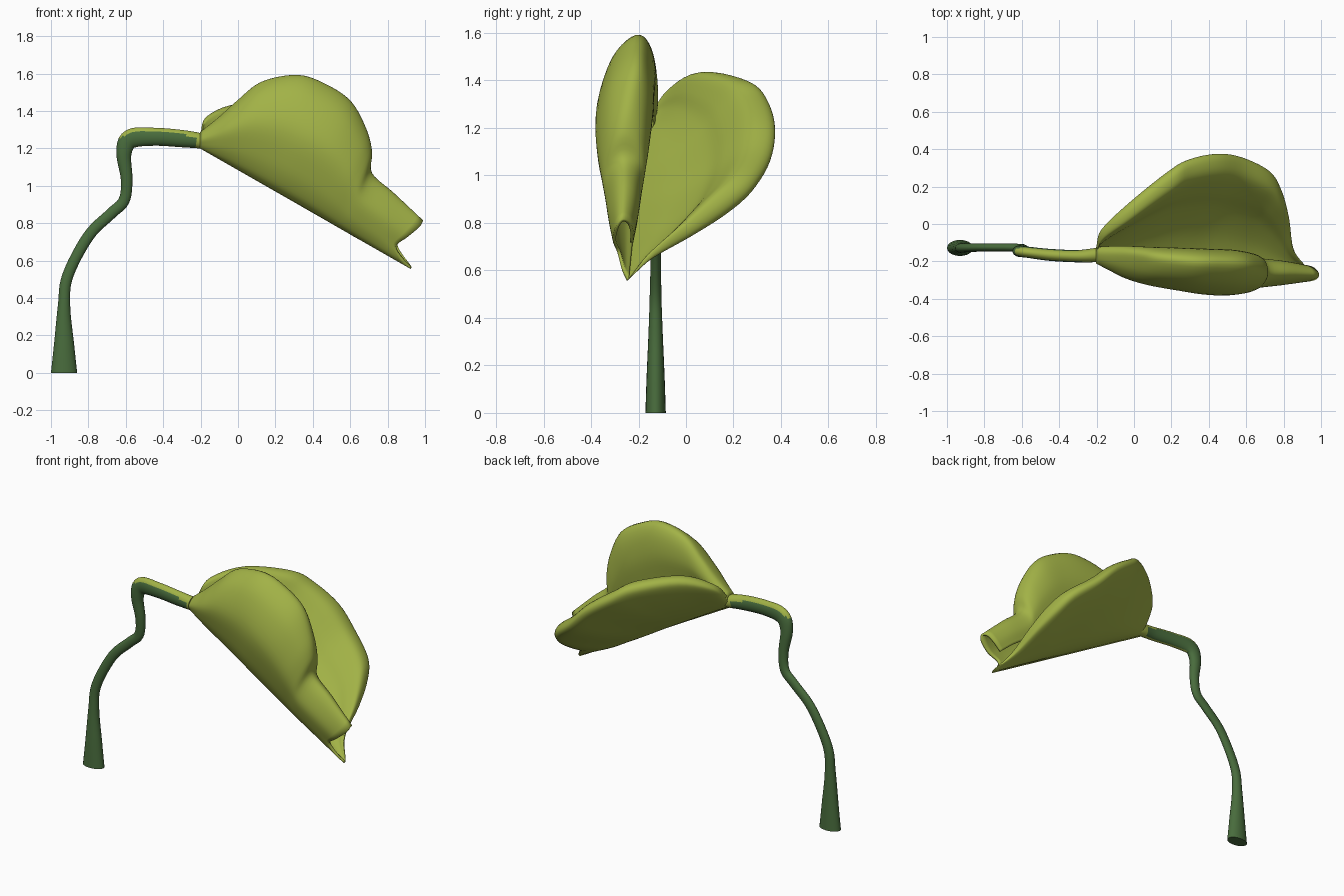
import bpy, bmesh, math
from mathutils import Vector as V

if "Cube" in bpy.data.objects:
    bpy.data.objects.remove(bpy.data.objects["Cube"])


def material(name, rgb):
    m = bpy.data.materials.new(name)
    m.diffuse_color = (*rgb, 1)
    m.use_nodes = True
    m.node_tree.nodes["Principled BSDF"].inputs["Base Color"].default_value = m.diffuse_color
    return m


LEAF = material("leaf_green", (0.36, 0.445, 0.062))
STEM = material("stem_green", (0.066, 0.15, 0.046))


def smooth_line(pts, n):
    """Catmull-Rom curve through points of any dimension."""
    ext = [2 * pts[0] - pts[1]] + pts + [2 * pts[-1] - pts[-2]]
    out = []
    for i in range(1, len(pts)):
        a, b, c, d = ext[i - 1:i + 3]
        for k in range(n):
            t = k / n
            out.append(0.5 * (2 * b + (c - a) * t + (2 * a - 5 * b + 4 * c - d) * t * t
                              + (3 * b - a - 3 * c + d) * t ** 3))
    return out + [pts[-1]]


def lerp(a, b, t):
    return a + (b - a) * t


def skin(name, rows, mats, closed=False, caps=False, rule=None):
    """Skin equal-length rows of points with quads."""
    bm = bmesh.new()
    grid = [[bm.verts.new(p) for p in r] for r in rows]
    m = len(rows[0])
    for r0, r1 in zip(grid, grid[1:]):
        for j in range(m if closed else m - 1):
            k = (j + 1) % m
            bm.faces.new((r0[j], r0[k], r1[k], r1[j]))
    if caps:
        bm.faces.new(grid[0])
        bm.faces.new(grid[-1])
    bmesh.ops.remove_doubles(bm, verts=bm.verts, dist=0.0005)
    bmesh.ops.recalc_face_normals(bm, faces=bm.faces)
    if rule:
        for f in bm.faces:
            f.material_index = rule(f)
    me = bpy.data.meshes.new(name)
    bm.to_mesh(me)
    bm.free()
    for mt in mats:
        me.materials.append(mt)
    ob = bpy.data.objects.new(name, me)
    bpy.context.collection.objects.link(ob)
    bpy.context.view_layer.objects.active = ob
    ob.select_set(True)
    bpy.ops.object.shade_smooth_by_angle(angle=math.radians(50))
    ob.select_set(False)
    return ob


def surface(stations, nu=5, nv=5):
    """Smooth grid interpolating a coarse grid both ways."""
    rows = [smooth_line(r, nv) for r in stations]
    cols = [smooth_line(list(c), nu) for c in zip(*rows)]
    return list(zip(*cols))


# Midrib crease, shared by both leaf halves (s = length along it)
def crease(s):
    return lerp(V((-0.2, -0.175, 1.205)), V((0.935, -0.245, 0.555)), s / 1.3)


# Stem: x, y, z, radius in the bend plane, radius across
stem_pts = [V(p) for p in [
    (-0.93, -0.128, 0.0, 0.070, 0.043), (-0.93, -0.128, 0.15, 0.054, 0.038),
    (-0.93, -0.128, 0.36, 0.033, 0.029), (-0.91, -0.128, 0.52, 0.030, 0.024),
    (-0.80, -0.126, 0.73, 0.030, 0.021), (-0.68, -0.126, 0.85, 0.030, 0.021),
    (-0.61, -0.128, 0.92, 0.030, 0.022), (-0.595, -0.135, 1.03, 0.031, 0.026),
    (-0.61, -0.145, 1.17, 0.040, 0.030), (-0.575, -0.15, 1.25, 0.052, 0.030),
    (-0.45, -0.165, 1.262, 0.048, 0.032), (-0.3, -0.172, 1.252, 0.046, 0.033),
    (-0.19, -0.165, 1.238, 0.040, 0.038), (-0.13, -0.165, 1.22, 0.03, 0.03)]]
line = smooth_line(stem_pts, 6)
rings = []
for i, p in enumerate(line):
    t = V(line[min(i + 1, len(line) - 1)][:3]) - V(line[max(i - 1, 0)][:3])
    t.y = 0
    t = V((0, 0, 1)) if i == 0 else t.normalized()
    nrm = V((t.z, 0, -t.x))
    rings.append([V(p[:3]) + nrm * p[3] * math.cos(a) + V((0, p[4] * math.sin(a), 0))
                  for a in (2 * math.pi * k / 20 for k in range(20))])


def stem_colour(f):
    c = f.calc_center_median()
    top = c.x > -0.64 and c.z > 1.2 and f.normal.z > 0.35
    under = c.x > -0.55 and c.z > 1.15 and f.normal.z < -0.9
    return 1 if top or under or c.x > -0.22 else 0


skin("stem", rings, [STEM, LEAF], closed=True, caps=True, rule=stem_colour)

# Back leaf half: cupped blade with a plump lip; crease length, then rim point
back = [(0.0, -0.2, -0.12, 1.28), (0.04, -0.17, -0.03, 1.365), (0.13, -0.02, 0.11, 1.42),
        (0.27, 0.19, 0.28, 1.38), (0.38, 0.30, 0.345, 1.31), (0.52, 0.45, 0.375, 1.2),
        (0.66, 0.58, 0.355, 1.07), (0.82, 0.72, 0.285, 0.955), (0.93, 0.78, 0.19, 0.87),
        (1.05, 0.82, 0.05, 0.775), (1.18, 0.85, -0.13, 0.665), (1.29, 0.925, -0.235, 0.57)]
# fraction of the way to the rim, bulge away from the flat blade
section = [(0, 0), (0.12, 0.035), (0.3, 0.05), (0.65, 0.05), (0.92, 0.03), (1, 0),
           (0.97, -0.045), (0.86, -0.075), (0.68, -0.045), (0.5, 0.0), (0.25, 0.02), (0, 0)]
stations = []
for s, x, y, z in back:
    c, r = crease(s), V((x, y, z))
    out = (r - c).cross(crease(1) - crease(0)).normalized()
    size = min(1, (r - c).length / 0.5)
    stations.append([lerp(c, r, f) + out * o * size for f, o in section])
skin("back_leaf_half", surface(stations), [LEAF])

# Front leaf half: blade rolled over at its crest
# crease length, crest x, crest z, crest y, outer y, inner y
front = [(0.0, -0.2, 1.28, -0.16, -0.205, -0.13), (0.06, -0.1, 1.36, -0.165, -0.245, -0.125),
         (0.13, 0.0, 1.45, -0.17, -0.285, -0.125), (0.24, 0.13, 1.55, -0.19, -0.32, -0.13),
         (0.40, 0.32, 1.585, -0.21, -0.35, -0.135), (0.52, 0.47, 1.535, -0.215, -0.37, -0.14),
         (0.64, 0.60, 1.445, -0.225, -0.375, -0.145), (0.76, 0.68, 1.3, -0.25, -0.365, -0.16),
         (0.84, 0.71, 1.18, -0.265, -0.35, -0.175), (0.93, 0.71, 1.065, -0.265, -0.335, -0.19),
         (1.08, 0.83, 0.955, -0.265, -0.32, -0.205), (1.29, 0.985, 0.81, -0.27, -0.305, -0.23)]
# fraction up from the crease, and how far the torn end is pulled back there
levels = [(0, 0), (0.07, 0.05), (0.25, 0.11), (0.55, 0.06), (0.85, 0.01), (1, 0),
          (0.92, 0.02), (0.7, 0.05), (0.45, 0.09)]
along = (crease(1) - crease(0)).normalized()
stations = []
for s, x, z, yr, yo, yi in front:
    c = crease(s)
    ys = [c.y, lerp(c.y, yo, 0.35), lerp(c.y, yo, 0.72), yo, lerp(yo, yr, 0.35), yr,
          lerp(yr, yi, 0.7), yi, lerp(yi, c.y, 0.3)]
    tear = 1 if s > 1.2 else 0
    stations.append([V((lerp(c.x, x, f), y, lerp(c.z, z, f))) - along * pull * tear
                     for (f, pull), y in zip(levels, ys)])
leaf = skin("front_leaf_half", surface(stations), [LEAF])
mod = leaf.modifiers.new("thickness", 'SOLIDIFY')
mod.thickness = 0.014
mod.offset = 0
